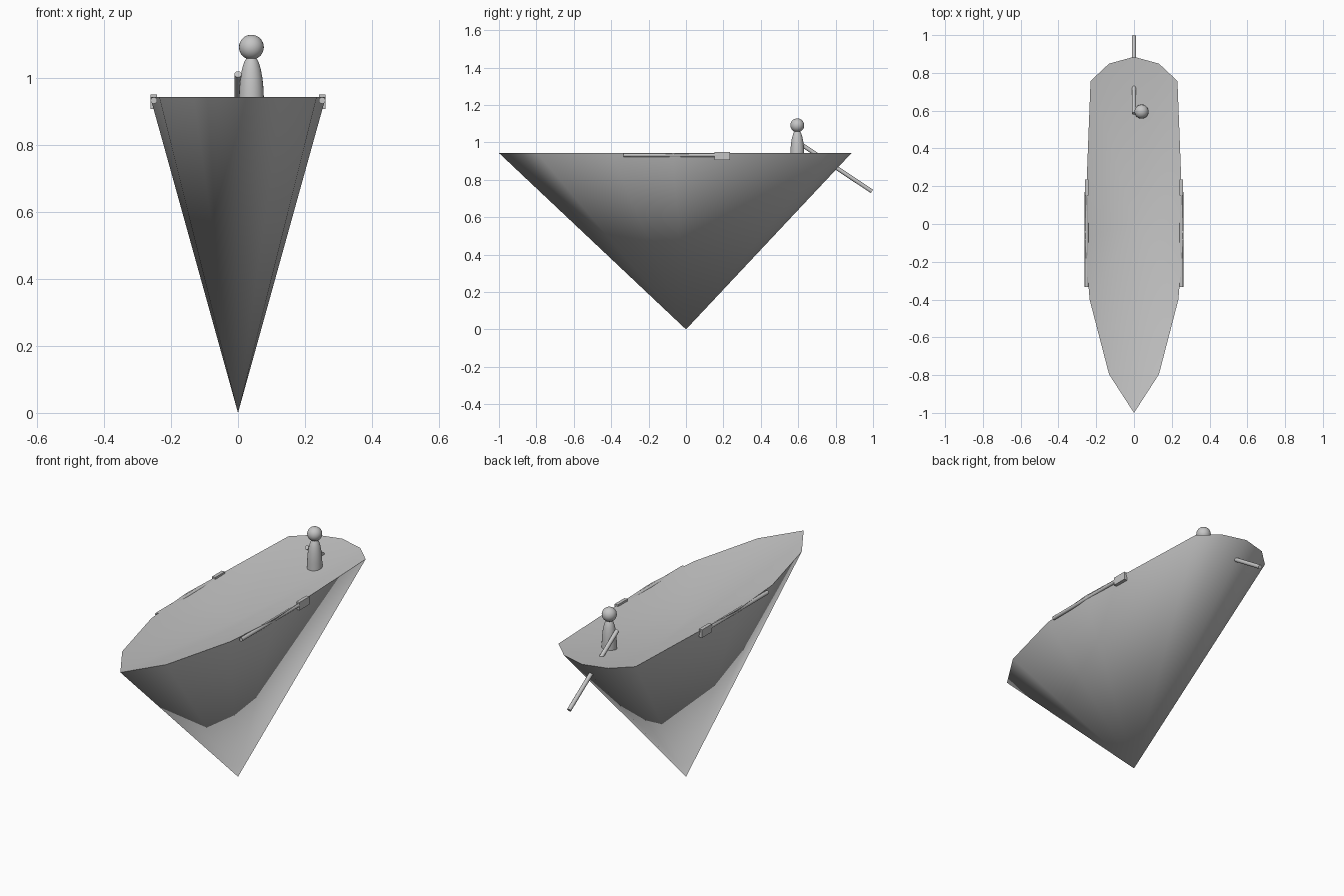
import bpy
import bmesh
from math import radians
from mathutils import Vector

cube = bpy.data.objects.get("Cube")
if cube:
    bpy.data.objects.remove(cube, do_unlink=True)

RIM = 0.943
DISH = 0.1  # how far the deck sinks towards its middle

grey = bpy.data.materials.new("plain_grey")
grey.use_nodes = True
GREY = (0.56, 0.56, 0.56, 1)
grey.diffuse_color = GREY
grey.node_tree.nodes["Principled BSDF"].inputs["Base Color"].default_value = GREY


def add_mesh(name, bm):
    bmesh.ops.recalc_face_normals(bm, faces=bm.faces)
    mesh = bpy.data.meshes.new(name)
    bm.to_mesh(mesh)
    bm.free()
    mesh.materials.append(grey)
    obj = bpy.data.objects.new(name, mesh)
    bpy.context.collection.objects.link(obj)
    return obj


def smooth(obj):
    bpy.ops.object.select_all(action="DESELECT")
    obj.select_set(True)
    bpy.context.view_layer.objects.active = obj
    bpy.ops.object.shade_smooth_by_angle(angle=radians(50))


def rod(name, start, end, radius):
    start, end = Vector(start), Vector(end)
    axis = end - start
    bm = bmesh.new()
    bmesh.ops.create_cone(bm, cap_ends=True, segments=12, radius1=radius,
                          radius2=radius, depth=axis.length)
    obj = add_mesh(name, bm)
    obj.location = (start + end) / 2
    obj.rotation_euler = axis.to_track_quat("Z", "Y").to_euler()
    smooth(obj)


# Hull: rim outline drawn down to a keel point, with a shallow dished deck
half = [(0.132, -0.796), (0.235, -0.4), (0.262, -0.07),
        (0.23, 0.757), (0.132, 0.849)]
outline = [(0, -1)] + half + [(0, 0.885)] + [(-x, y) for x, y in reversed(half)]
bm = bmesh.new()
rim = [bm.verts.new((x, y, RIM)) for x, y in outline]
keel = bm.verts.new((0, 0, 0))
middle = bm.verts.new((0, 0, RIM - DISH))
for i, v in enumerate(rim):
    bm.faces.new((rim[i - 1], v, keel))
    bm.faces.new((v, rim[i - 1], middle))
    bm.edges.get((rim[i - 1], v)).smooth = False
for face in bm.faces:
    face.smooth = True
add_mesh("hull", bm)

# Side oars lying along both rails
for label, s in (("left", 1), ("right", -1)):
    rod(label + "_oar_shaft", (s * 0.251, -0.333, 0.932),
        (s * 0.251, 0.17, 0.932), 0.01)
    bm = bmesh.new()
    bmesh.ops.create_cube(bm, size=1)
    blade = add_mesh(label + "_oar_blade", bm)
    blade.scale = (0.019, 0.083, 0.043)
    blade.location = (s * 0.251, 0.193, 0.928)

# Steering oar slanting down through the stern
rod("steering_oar", (0, 0.585, 1.01), (0, 0.994, 0.738), 0.011)

# Helmsman: turned body and round head
profile = [(0.038, -0.05), (0.037, 0), (0.036, 0.025), (0.033, 0.055),
           (0.028, 0.083), (0.021, 0.105), (0.012, 0.12)]
N = 24
bm = bmesh.new()
rings = []
for r, z in profile:
    ring = bmesh.ops.create_circle(bm, segments=N, radius=r)["verts"]
    bmesh.ops.translate(bm, verts=ring, vec=(0, 0, z))
    rings.append(ring)
for low, high in zip(rings, rings[1:]):
    for i in range(N):
        bm.faces.new((low[i - 1], low[i], high[i], high[i - 1]))
bm.faces.new(rings[0])
bm.faces.new(rings[-1])
body = add_mesh("helmsman_body", bm)
body.location = (0.04, 0.595, RIM)
smooth(body)

bm = bmesh.new()
bmesh.ops.create_uvsphere(bm, u_segments=24, v_segments=16, radius=0.037)
head = add_mesh("helmsman_head", bm)
head.location = (0.04, 0.595, 1.091)
smooth(head)
